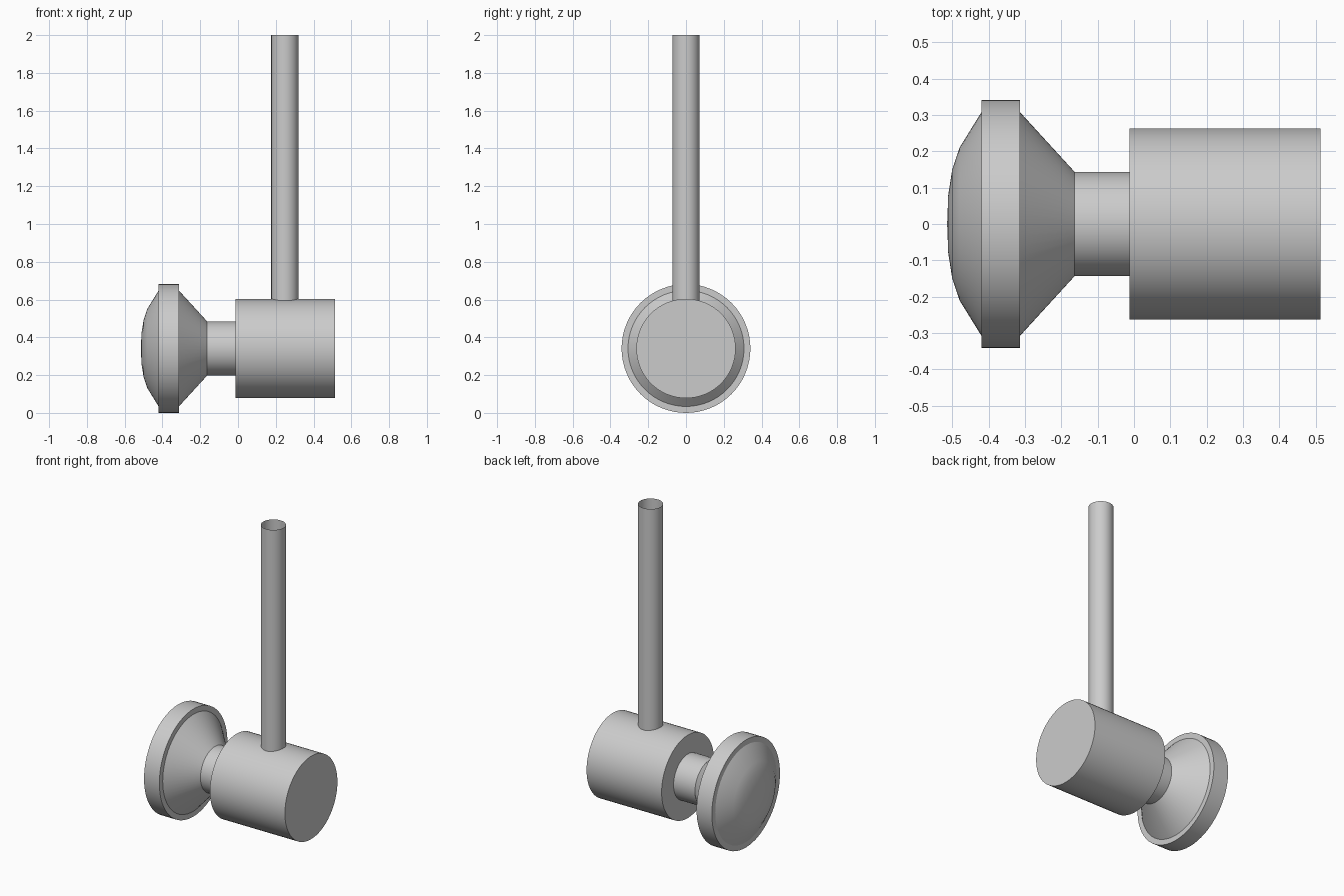
import bpy, bmesh, math
from mathutils import Matrix, Vector

if "Cube" in bpy.data.objects:
    bpy.data.objects.remove(bpy.data.objects["Cube"])

AXIS_Z = 0.341
SEGMENTS = 64


def lathe(name, profile, matrix):
    """Spin (radius, height) points around local z, then place with matrix."""
    bm = bmesh.new()
    verts = [bm.verts.new((r, 0, h)) for r, h in profile]
    edges = [bm.edges.new(pair) for pair in zip(verts, verts[1:])]
    bmesh.ops.spin(bm, geom=verts + edges, cent=(0, 0, 0), axis=(0, 0, 1),
                   angle=math.tau, steps=SEGMENTS, use_duplicate=False)
    bmesh.ops.remove_doubles(bm, verts=bm.verts, dist=1e-5)
    bmesh.ops.recalc_face_normals(bm, faces=bm.faces)
    bm.transform(matrix)
    mesh = bpy.data.meshes.new(name)
    bm.to_mesh(mesh)
    bm.free()
    obj = bpy.data.objects.new(name, mesh)
    bpy.context.collection.objects.link(obj)
    bpy.ops.object.select_all(action='DESELECT')
    obj.select_set(True)
    bpy.context.view_layer.objects.active = obj
    bpy.ops.object.shade_smooth_by_angle(angle=math.radians(30))
    return obj


# Head parts are turned around the x axis
along_x = Matrix.Translation((0, 0, AXIS_Z)) @ Matrix.Rotation(math.pi / 2, 4, 'Y')

# Domed striking face, rim and tapering back
lathe("striking_face", [
    (0, -0.514), (0.08, -0.511), (0.15, -0.50), (0.21, -0.48), (0.307, -0.42),
    (0.341, -0.42), (0.341, -0.313), (0.307, -0.313), (0.143, -0.163), (0, -0.163),
], along_x)

# Narrow neck
lathe("neck", [(0.143, -0.163), (0.143, -0.013)], along_x)

# Cylindrical body with flat ends
lathe("head_body", [(0, -0.013), (0.263, -0.013), (0.263, 0.513), (0, 0.513)], along_x)

# Open tube handle, seated into the body
handle = lathe("handle", [(0.072, 0.56), (0.072, 2.0)], Matrix.Translation((0.248, 0, 0)))

# Open shells: make the faces point outward
for obj, centre in ((bpy.data.objects["neck"], Vector((-0.088, 0, AXIS_Z))),
                    (handle, Vector((0.248, 0, 1.28)))):
    face = obj.data.polygons[0]
    if face.normal.dot(face.center - centre) < 0:
        obj.data.flip_normals()
